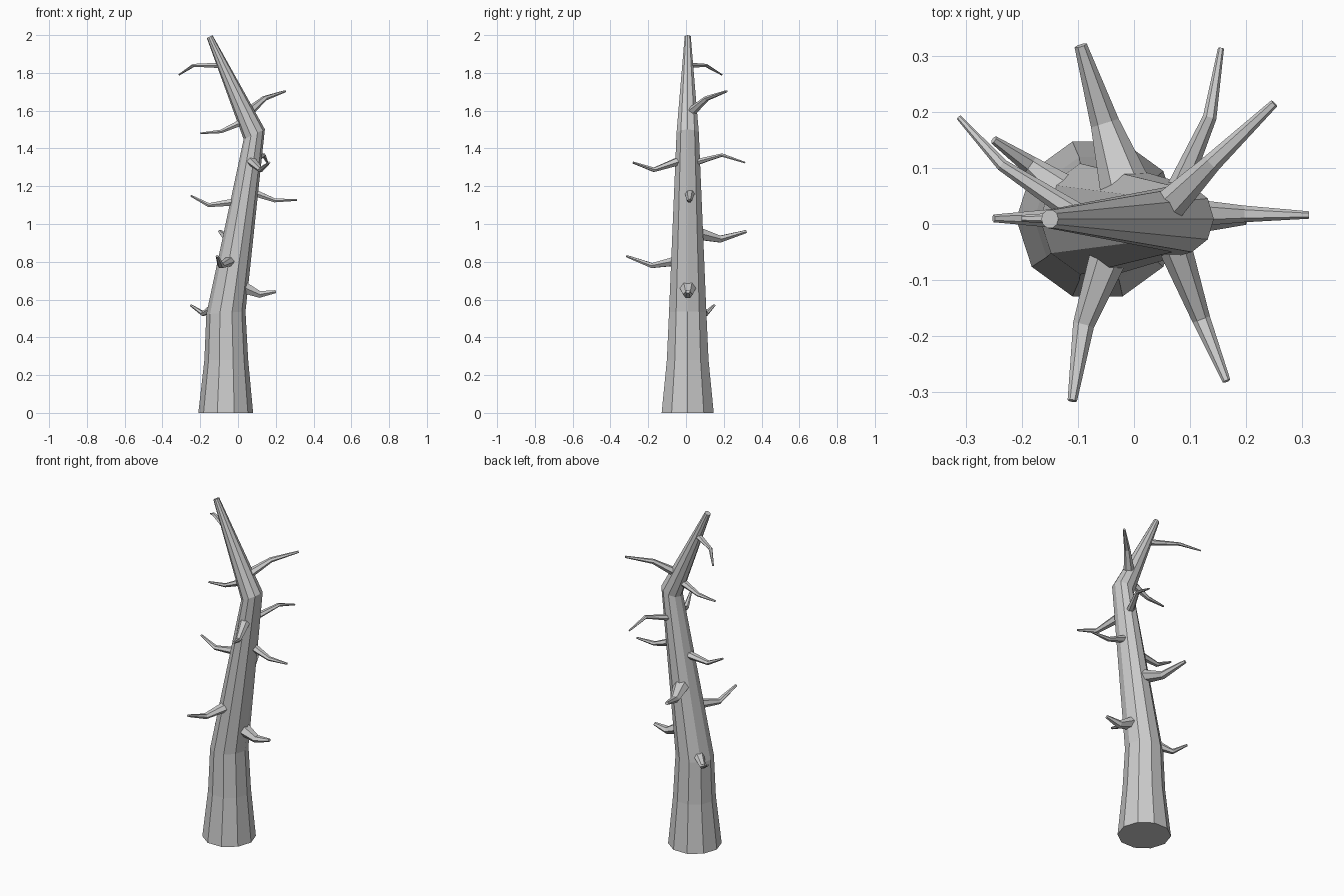
import bpy, bmesh, math
from mathutils import Vector


def tube(name, rings, sides):
    """Loft a capped tube; each ring is (centre, axis u, axis v)."""
    bm = bmesh.new()
    loops = []
    for c, u, v in rings:
        loop = []
        for i in range(sides):
            a = 2 * math.pi * i / sides
            loop.append(bm.verts.new(c + u * math.cos(a) + v * math.sin(a)))
        loops.append(loop)
    for lo, hi in zip(loops, loops[1:]):
        for i in range(sides):
            j = (i + 1) % sides
            bm.faces.new((lo[i], lo[j], hi[j], hi[i]))
    bm.faces.new(loops[0][::-1])
    bm.faces.new(loops[-1])
    bmesh.ops.recalc_face_normals(bm, faces=bm.faces)
    mesh = bpy.data.meshes.new(name)
    bm.to_mesh(mesh)
    bm.free()
    obj = bpy.data.objects.new(name, mesh)
    bpy.context.collection.objects.link(obj)


# Trunk: x, z, radius, ring tilt in degrees
trunk = [
    (-0.065, 0.00, 0.145, 0),
    (-0.062, 0.28, 0.116, 0),
    (-0.064, 0.53, 0.104, -4),
    (0.086, 1.475, 0.062, -25),
    (-0.150, 1.992, 0.017, -27),
]
rings = []
for x, z, r, tilt in trunk:
    t = math.radians(-tilt)
    u = Vector((math.cos(t), 0, math.sin(t))) * r
    rings.append((Vector((x, 0.009, z)), u, Vector((0, r, 0))))
tube("trunk", rings, 10)

# Branches: base, elbow, tip, half width at the base
branches = [
    ((-0.14, 0.07, 0.55), (-0.185, 0.105, 0.525), (-0.25, 0.15, 0.57), 0.025),
    ((0.04, 0.01, 0.66), (0.115, 0.01, 0.627), (0.20, 0.01, 0.642), 0.038),
    ((-0.05, -0.07, 0.80), (-0.09, -0.18, 0.78), (-0.11, -0.315, 0.83), 0.028),
    ((-0.02, 0.08, 0.945), (-0.052, 0.18, 0.92), (-0.095, 0.318, 0.96), 0.038),
    ((-0.03, 0.01, 1.115), (-0.155, 0.01, 1.10), (-0.25, 0.01, 1.15), 0.023),
    ((0.10, 0.02, 1.16), (0.195, 0.018, 1.125), (0.312, 0.016, 1.127), 0.022),
    ((0.08, -0.06, 1.325), (0.12, -0.17, 1.287), (0.165, -0.28, 1.325), 0.024),
    ((0.08, 0.065, 1.33), (0.135, 0.19, 1.365), (0.155, 0.313, 1.325), 0.018),
    ((0.00, 0.01, 1.53), (-0.09, 0.01, 1.49), (-0.20, 0.01, 1.48), 0.02),
    ((0.065, 0.035, 1.60), (0.14, 0.11, 1.665), (0.25, 0.215, 1.703), 0.025),
    ((-0.12, 0.03, 1.84), (-0.235, 0.105, 1.84), (-0.312, 0.19, 1.79), 0.016),
]
for n, (a, b, c, w) in enumerate(branches, 1):
    a, b, c = Vector(a), Vector(b), Vector(c)
    d1, d2 = (b - a).normalized(), (c - b).normalized()
    start = a - d1 * 0.025
    rings = []
    for p, d, s in ((start, d1, 1.25), (b, (d1 + d2).normalized(), 0.68), (c, d2, 0.3)):
        side = d.cross(Vector((0, 0, 1))).normalized()
        up = side.cross(d)
        rings.append((p, side * w * s, up * w * s * 0.8))
    tube(f"branch_{n}", rings, 6)
